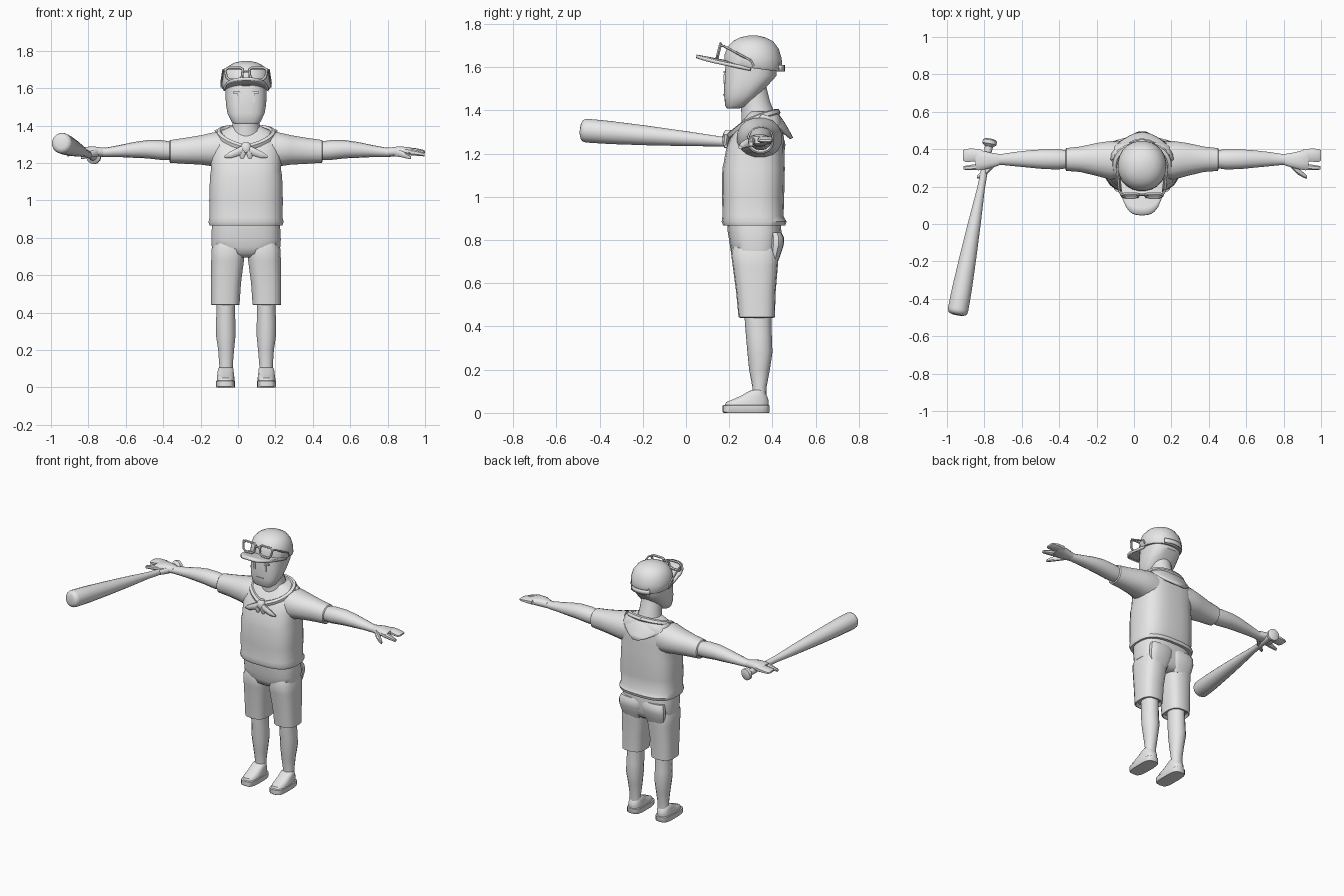
import bpy, bmesh, math
from mathutils import Vector

CX = 0.043  # the figure stands slightly off centre because the bat widens one side
grey = bpy.data.materials.new("plain_grey")
grey.diffuse_color = (0.8, 0.8, 0.8, 1)


def finish(ob, angle=40):
    ob.data.materials.append(grey)
    bpy.ops.object.select_all(action='DESELECT')
    ob.select_set(True)
    bpy.context.view_layer.objects.active = ob
    bpy.ops.object.shade_smooth_by_angle(angle=math.radians(angle))
    return ob


def make(name, bm, off=CX, angle=40):
    bmesh.ops.recalc_face_normals(bm, faces=bm.faces)
    me = bpy.data.meshes.new(name)
    bm.to_mesh(me)
    bm.free()
    ob = bpy.data.objects.new(name, me)
    ob.location.x = off
    bpy.context.collection.objects.link(ob)
    return finish(ob, angle)


def loft(name, rings, axis='z', n=20, p=2.5, off=CX, s=1):
    """Skin over rings (t, a0, a1, b0, b1); s=-1 mirrors across x."""
    bm = bmesh.new()
    loops = []
    for t, a0, a1, b0, b1 in rings:
        loop = []
        for i in range(n):
            w = 2 * math.pi * (i + 0.5) / n
            c, d = math.cos(w), math.sin(w)
            a = (a0 + a1) / 2 + (a1 - a0) / 2 * math.copysign(abs(c) ** (2 / p), c)
            b = (b0 + b1) / 2 + (b1 - b0) / 2 * math.copysign(abs(d) ** (2 / p), d)
            co = {'z': (a, b, t), 'x': (t, a, b), 'y': (a, t, b)}[axis]
            loop.append(bm.verts.new((co[0] * s, co[1], co[2])))
        loops.append(loop)
    for l, m in zip(loops, loops[1:]):
        for i in range(n):
            j = (i + 1) % n
            bm.faces.new((l[i], l[j], m[j], m[i]))
    bm.faces.new(loops[0])
    bm.faces.new(loops[-1])
    return make(name, bm, off)


def sym(rings):
    """Centred rings (z, half_x, y0, y1)."""
    return [(z, -h, h, a, b) for z, h, a, b in rings]


def tube(name, pts, r, closed=False, smooth=False):
    cu = bpy.data.curves.new(name, 'CURVE')
    cu.dimensions = '3D'
    cu.bevel_depth, cu.bevel_resolution, cu.resolution_u = r, 1, 5
    cu.use_fill_caps = True
    sp = cu.splines.new('NURBS' if smooth else 'POLY')
    sp.points.add(len(pts) - 1)
    for q, c in zip(sp.points, pts):
        q.co = (*c, 1)
    sp.use_cyclic_u = closed
    if smooth:
        sp.use_endpoint_u, sp.order_u = True, 3
    ob = bpy.data.objects.new(name, cu)
    ob.location.x = CX
    bpy.context.collection.objects.link(ob)
    bpy.ops.object.select_all(action='DESELECT')
    ob.select_set(True)
    bpy.context.view_layer.objects.active = ob
    bpy.ops.object.convert(target='MESH')
    return finish(bpy.context.view_layer.objects.active)


def sheet(name, f, nu, nv, thick):
    """Thickened grid from f(u, v), u in -1..1 and v in 0..1."""
    bm = bmesh.new()
    g = [[bm.verts.new(f(2 * i / nu - 1, j / nv)) for j in range(nv + 1)] for i in range(nu + 1)]
    for i in range(nu):
        for j in range(nv):
            bm.faces.new((g[i][j], g[i + 1][j], g[i + 1][j + 1], g[i][j + 1]))
    ob = make(name, bm)
    m = ob.modifiers.new("thickness", 'SOLIDIFY')
    m.thickness, m.offset = thick, 0
    return ob


def box(name, c, size):
    bm = bmesh.new()
    bmesh.ops.create_cube(bm, size=1)
    for v in bm.verts:
        v.co = Vector(c) + Vector(v.co[i] * size[i] for i in range(3))
    return make(name, bm)


# Head and neck
loft("head", sym([(1.408, .06, .19, .245), (1.42, .078, .181, .28), (1.465, .1, .176, .335),
                  (1.51, .108, .175, .375), (1.56, .111, .175, .42), (1.65, .11, .19, .42)]), p=2.7)
loft("neck", sym([(1.33, .09, .255, .425), (1.39, .076, .255, .41), (1.44, .07, .25, .39),
                  (1.52, .07, .23, .37)]), p=2)

# Cap: dome sheared so the rim drops to the back, brim, back strap
cap = loft("cap_dome", sym([(1.595, .124, .185, .438), (1.605, .131, .175, .445), (1.65, .129, .178, .444),
                            (1.69, .117, .192, .43), (1.72, .092, .218, .405), (1.737, .06, .25, .37),
                            (1.746, .02, .29, .33)]), n=24, p=2.1)
for v in cap.data.vertices:
    v.co.z += (.31 - v.co.y) * .13 * (1.745 - v.co.z) / .15


def brim(u, v):
    inner = .3 - .1 * math.sqrt(max(0, 1 - u * u))
    outer = .28 - .232 * max(0, 1 - abs(u) ** 3) ** .45
    y = inner + (outer - inner) * v
    return (u * .12, y, 1.608 + (.27 - y) * .19 - .012 * u * u)


sheet("cap_brim", brim, 14, 4, .016)
tube("cap_back_opening", [(.06 * math.cos(a), .442 - .012 * math.cos(a) ** 2 - .012 * math.sin(a),
                           1.595 + .06 * math.sin(a)) for a in [k * math.pi / 8 for k in range(9)]], .006)
sheet("cap_strap", lambda u, v: (.07 * u, .453 - .02 * u * u, 1.58 + .03 * v), 6, 1, .008)

# Glasses resting on the brim
for s in (-1, 1):
    tube("glasses_rim", [(s * x, .152 + (z - 1.675) * .25, z) for x, z in
                         [(.017, 1.7), (.03, 1.708), (.095, 1.708), (.112, 1.697), (.105, 1.66),
                          (.09, 1.645), (.04, 1.645), (.022, 1.658)]], .008, closed=True)
    tube("glasses_arm", [(s * .11, .158, 1.7), (s * .122, .175, 1.697), (s * .132, .3, 1.63),
                         (s * .13, .312, 1.605)], .006)
    # Face details
    box("eye", (s * .041, .178, 1.545), (.016, .008, .042))
    box("eyebrow", (s * .045, .178, 1.578), (.05, .009, .01))
tube("glasses_bridge", [(-.018, .157, 1.69), (.018, .157, 1.69)], .006)
box("mouth", (0, .175, 1.472), (.055, .006, .006))

# Shirt body and sleeves
loft("shirt", sym([(.868, .18, .19, .44), (.866, .196, .172, .46), (.885, .202, .164, .466),
                   (.91, .196, .168, .452), (1.0, .198, .166, .455), (1.13, .194, .167, .458),
                   (1.16, .189, .174, .457), (1.24, .19, .188, .455), (1.3, .183, .222, .452),
                   (1.345, .165, .255, .445), (1.375, .13, .28, .435), (1.395, .085, .29, .415)]), n=24, p=2.9)
arm = [(.38, .3, .395, 1.215, 1.312), (.45, .29, .4, 1.216, 1.322), (.53, .293, .4, 1.225, 1.322),
       (.6, .3, .395, 1.228, 1.312), (.68, .308, .386, 1.232, 1.295), (.75, .315, .375, 1.232, 1.282),
       (.78, .312, .375, 1.234, 1.284)]
for s in (-1, 1):
    loft("sleeve", [(.1, .25, .44, 1.17, 1.37), (.17, .235, .445, 1.18, 1.366), (.24, .255, .435, 1.19, 1.35),
                    (.33, .277, .415, 1.195, 1.335), (.405, .283, .407, 1.2, 1.324),
                    (.41, .29, .4, 1.207, 1.318), (.4, .3, .393, 1.216, 1.31)], 'x', 16, 2.2, s=s)
    loft("arm", arm, 'x', 14, 2.1, s=s)
    # Open hand
    loft("palm", [(.765, .312, .375, 1.235, 1.283), (.82, .295, .385, 1.235, 1.29),
                  (.875, .285, .4, 1.242, 1.285), (.89, .29, .4, 1.245, 1.28)], 'x', 12, s=s)
    loft("fingers", [(.86, .335, .4, 1.245, 1.283), (.91, .332, .405, 1.248, 1.279),
                     (.945, .33, .402, 1.25, 1.272), (.957, .34, .395, 1.255, 1.266)], 'x', 10, 3, s=s)
    loft("index_finger", [(.86, .288, .325, 1.242, 1.28), (.91, .287, .318, 1.238, 1.27),
                          (.955, .29, .31, 1.235, 1.255)], 'x', 8, s=s)
    loft("thumb", [(.79, .305, .345, 1.235, 1.28), (.83, .265, .305, 1.23, 1.268),
                   (.865, .245, .275, 1.222, 1.25), (.882, .242, .26, 1.22, 1.236)], 'x', 8, s=s)

# Neckerchief: roll, back flap, knot and tails
for s in (-1, 1):
    tube("neckerchief_roll", [(0, .42, 1.39), (s * .09, .415, 1.39), (s * .145, .35, 1.372),
                              (s * .14, .275, 1.34), (s * .07, .225, 1.298), (0, .2, 1.28)], .018, smooth=True)
    loft("neckerchief_tail", [(0, .175, .21, 1.265, 1.295), (.03, .168, .2, 1.24, 1.29),
                              (.08, .17, .196, 1.225, 1.265), (.115, .178, .192, 1.228, 1.24)], 'x', 8, 2, s=s)
    loft("neckerchief_point", [(1.28, 0, .02, .175, .205), (1.25, .0, .04, .17, .2),
                               (1.225, .012, .03, .178, .19)], n=8, p=2, s=s)
loft("neckerchief_knot", sym([(1.255, .015, .175, .205), (1.27, .028, .168, .21), (1.295, .028, .172, .215),
                              (1.31, .015, .185, .215)]), n=10)
sheet("neckerchief_flap",
      lambda u, v: (.165 * u * (1 - .9 * v * v), .4 + .088 * v ** .7 - .06 * u * u * (1 - v),
                    1.395 - .125 * v - .025 * u * u * (1 - v)), 10, 5, .016)

# Shorts
loft("shorts_hips", sym([(.695, .05, .25, .4), (.715, .12, .218, .425), (.75, .184, .206, .434),
                         (.79, .187, .2, .44), (.84, .185, .192, .442), (.88, .18, .19, .438)]), n=24, p=2.8)
for s in (-1, 1):
    loft("shorts_leg", [(.455, .05, .172, .265, .39), (.44, .04, .183, .25, .405), (.443, .034, .188, .243, .411),
                        (.56, .026, .188, .232, .415), (.68, .01, .187, .216, .425),
                        (.74, .005, .185, .208, .43), (.78, .02, .17, .22, .42)], n=18, p=2.8, s=s)
    loft("shorts_seat", [(.69, .03, .15, .38, .422), (.73, .012, .165, .38, .437),
                         (.775, .004, .172, .38, .452), (.81, 0, .17, .38, .454),
                         (.835, 0, .16, .38, .442)], n=14, p=2.6, s=s)
    # Legs and shoes
    loft("leg", [(.06, .07, .145, .305, .372), (.12, .07, .144, .307, .373), (.2, .063, .15, .292, .388),
                 (.28, .055, .162, .284, .4), (.35, .056, .162, .278, .397), (.42, .058, .158, .272, .395),
                 (.5, .055, .16, .27, .395)], n=14, p=2.1, s=s)
    loft("shoe_sole", [(0, .06, .157, .174, .383), (.004, .058, .16, .17, .386),
                       (.034, .058, .16, .17, .386), (.037, .062, .156, .176, .38)], n=18, p=3.5, s=s)
    loft("shoe_upper", [(.03, .061, .157, .176, .382), (.05, .061, .157, .184, .384),
                        (.062, .063, .155, .215, .382), (.08, .065, .153, .255, .375),
                        (.1, .067, .15, .29, .362), (.106, .072, .145, .305, .355)], n=16, p=2.6, s=s)

# Baseball bat: turned profile of (distance, radius), aimed from knob to barrel end
start, end = Vector((-.768, .455, 1.232)), Vector((-.946, -.486, 1.308))
L = (end - start).length
prof = [(0, .022), (.008, .039), (.028, .039), (.042, .022), (.12, .018), (.27, .021), (.45, .034),
        (.65, .046), (.82, .054), (.93, .056), (L - .018, .054), (L - .006, .046), (L, .03)]
bat = loft("baseball_bat", [(-t, -r, r, -r, r) for t, r in prof], 'y', n=16, p=2, off=0)
turn = Vector((0, -1, 0)).rotation_difference(end - start)
for v in bat.data.vertices:
    v.co = turn @ v.co + start
